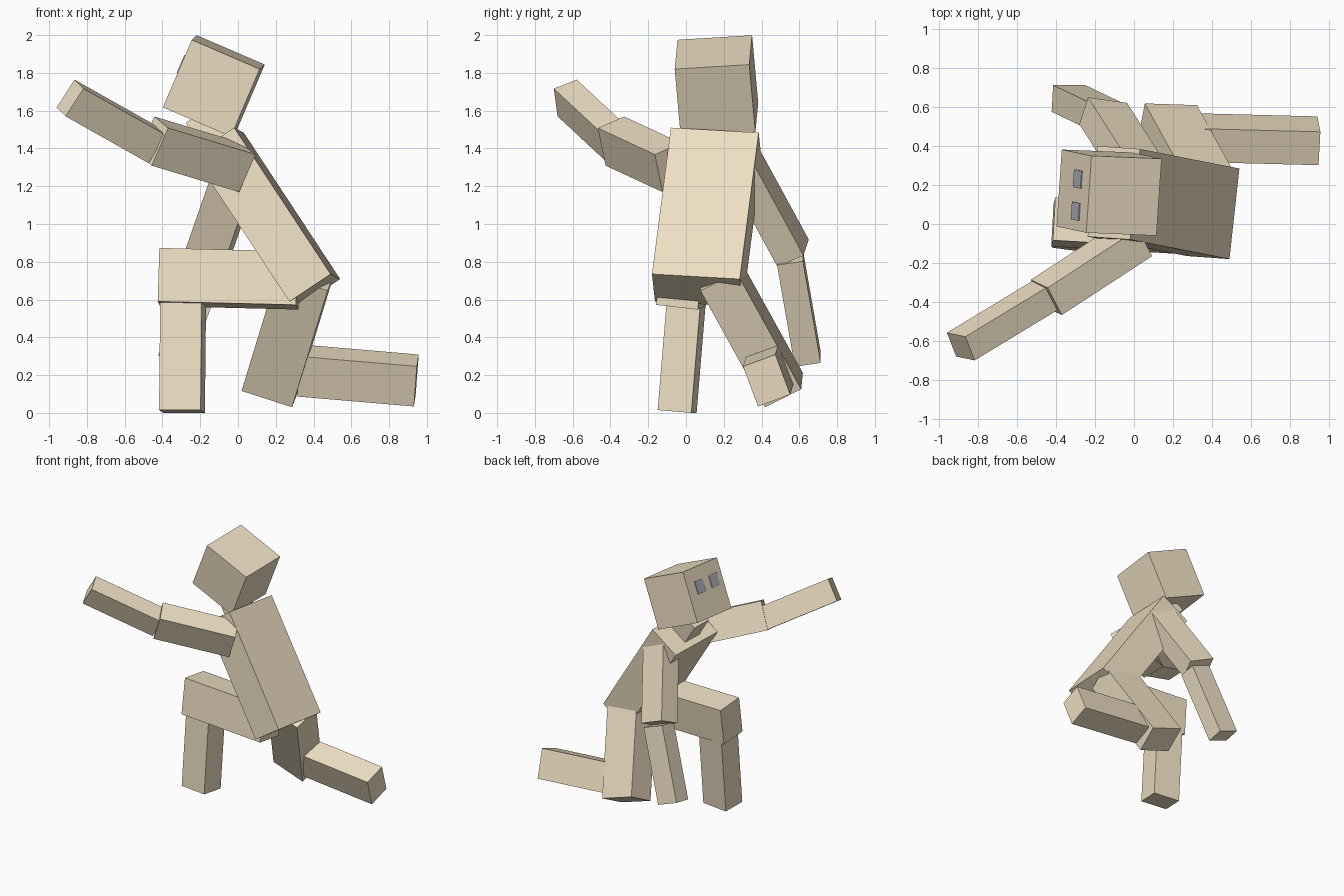
import bpy
import bmesh
from mathutils import Vector, Matrix


def material(name, color):
    m = bpy.data.materials.new(name)
    m.diffuse_color = color
    return m


wood = material("tan", (0.86, 0.74, 0.55, 1))
grey = material("eye_grey", (0.42, 0.45, 0.5, 1))


def box(name, corner, u, v, depth, mat=wood):
    """Box from one corner: edges u and v, plus depth along their cross product."""
    corner, u, v = Vector(corner), Vector(u), Vector(v)
    size = v.length
    v = (v - v.project(u)).normalized() * size
    w = u.cross(v).normalized() * depth
    centre = corner + (u + v + w) / 2
    bm = bmesh.new()
    frame = Matrix((u, v, w)).transposed().to_4x4()
    bmesh.ops.create_cube(bm, size=1, matrix=frame)
    bmesh.ops.recalc_face_normals(bm, faces=bm.faces)
    mesh = bpy.data.meshes.new(name)
    bm.to_mesh(mesh)
    bm.free()
    mesh.materials.append(mat)
    ob = bpy.data.objects.new(name, mesh)
    ob.location = centre
    bpy.context.collection.objects.link(ob)
    return ob


# Leaning torso and neck
box("torso", (0.49, -0.18, 0.735), (-0.51, 0.10, 0.775), (0.05, 0.465, -0.025), 0.263)
box("neck", (-0.024, 0.07, 1.44), (-0.12, 0.024, 0.183), (0.017, 0.159, -0.008), 0.16)

# Head with two thin eyes on its -x face
head = Vector((-0.245, -0.045, 1.975))
across = Vector((0.025, 0.395, 0.025))
down = Vector((-0.155, 0.03, -0.355))
box("head", head, (0.36, -0.015, -0.155), across, -0.39)
for side, s in (("right", 0.25), ("left", 0.67)):
    p = head + across * (s - 0.115) + down * 0.255
    box("eye_" + side, p, across * 0.23, down * 0.25, 0.005, grey)

# Raised arm
box("upper_arm_right", (-0.37, -0.467, 1.508), (0.463, 0.302, -0.14), (-0.077, 0.137, 0.062), -0.221)
box("forearm_right", (-0.818, -0.70, 1.717), (-0.095, 0.02, -0.147), (-0.048, 0.122, 0.046), 0.57)

# Hanging arm
box("upper_arm_left", (-0.236, 0.65, 0.918), (0.2, -0.028, -0.085), (-0.044, -0.138, -0.06), -0.57)
box("forearm_left", (-0.415, 0.713, 0.325), (0.165, 0, -0.06), (-0.008, -0.137, -0.021), -0.58)

# Planted leg
box("thigh_right", (-0.425, -0.115, 0.59), (0.732, -0.043, -0.018), (0.015, 0.22, -0.025), 0.285)
box("shin_right", (-0.418, -0.122, 0.015), (0.22, -0.028, 0), (0.025, 0.178, -0.015), 0.62)

# Kneeling leg
box("thigh_left", (0.286, 0.418, 0.03), (0.037, 0.192, 0.095), (-0.267, 0.01, 0.087), 0.73)
box("shin_left", (0.931, 0.381, 0.034), (0.016, -0.079, 0.212), (0.01, 0.17, 0.066), 0.62)
